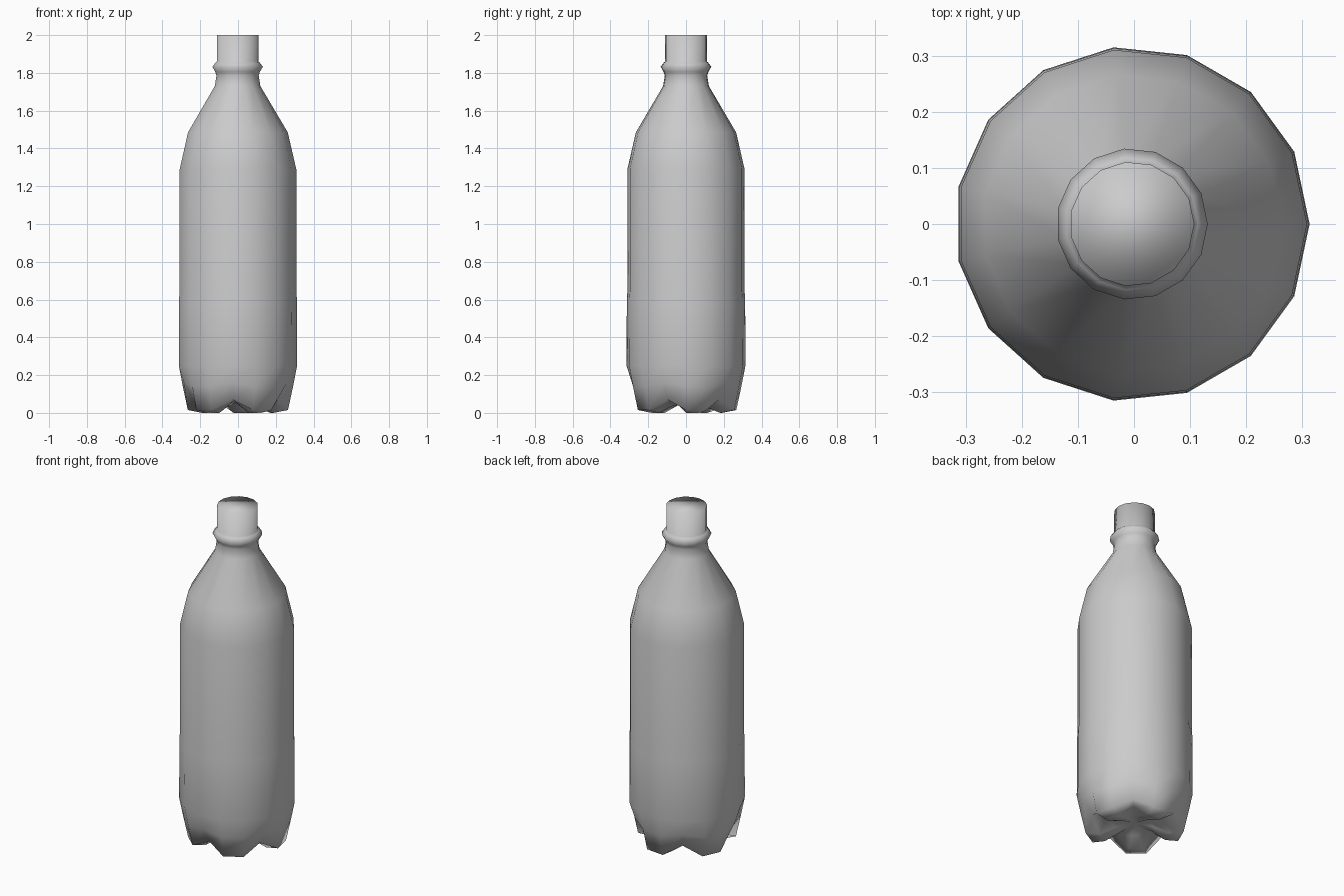
import bpy, bmesh
from math import cos, sin, pi

if "Cube" in bpy.data.objects:
    bpy.data.objects.remove(bpy.data.objects["Cube"])

SIDES = 15          # three columns per foot: foot, foot, groove
OFFSET_X = -0.0035  # odd-sided ring, shifted so its bounds are centred

# Each ring: (radius, height) on the foot columns, then on the groove columns
base = [((0.10, 0.035), (0.08, 0.055)),
        ((0.19, 0.0), (0.16, 0.065)),
        ((0.268, 0.015), (0.235, 0.07)),
        ((0.295, 0.14), (0.288, 0.16)),
        ((0.3165, 0.25), (0.3165, 0.25))]
# Plain round rings of the body, shoulder, collar and neck
upper = [(0.315, 0.61), (0.312, 0.64), (0.312, 1.29), (0.267, 1.485),
         (0.122, 1.73), (0.113, 1.785), (0.119, 1.805), (0.135, 1.832),
         (0.118, 1.855), (0.111, 1.86), (0.111, 2.0)]
rings = base + [(p, p) for p in upper]

bm = bmesh.new()


def add_ring(foot, groove):
    verts = []
    for k in range(SIDES):
        r, z = groove if k % 3 == 2 else foot
        a = 2 * pi * k / SIDES
        verts.append(bm.verts.new((r * cos(a) + OFFSET_X, r * sin(a), z)))
    return verts


# Skin the side of the bottle ring by ring
loops = [add_ring(*r) for r in rings]
for lo, hi in zip(loops, loops[1:]):
    for k in range(SIDES):
        n = (k + 1) % SIDES
        bm.faces.new((lo[k], lo[n], hi[n], hi[k]))

# Close the underside with a raised centre and the neck with a flat top
centre = bm.verts.new((OFFSET_X, 0, 0.055))
for k in range(SIDES):
    bm.faces.new((centre, loops[0][(k + 1) % SIDES], loops[0][k]))
bm.faces.new(loops[-1])

bmesh.ops.recalc_face_normals(bm, faces=bm.faces)
for f in bm.faces:
    f.smooth = True

mesh = bpy.data.meshes.new("bottle")
bm.to_mesh(mesh)
bm.free()
bottle = bpy.data.objects.new("bottle", mesh)
bpy.context.collection.objects.link(bottle)
